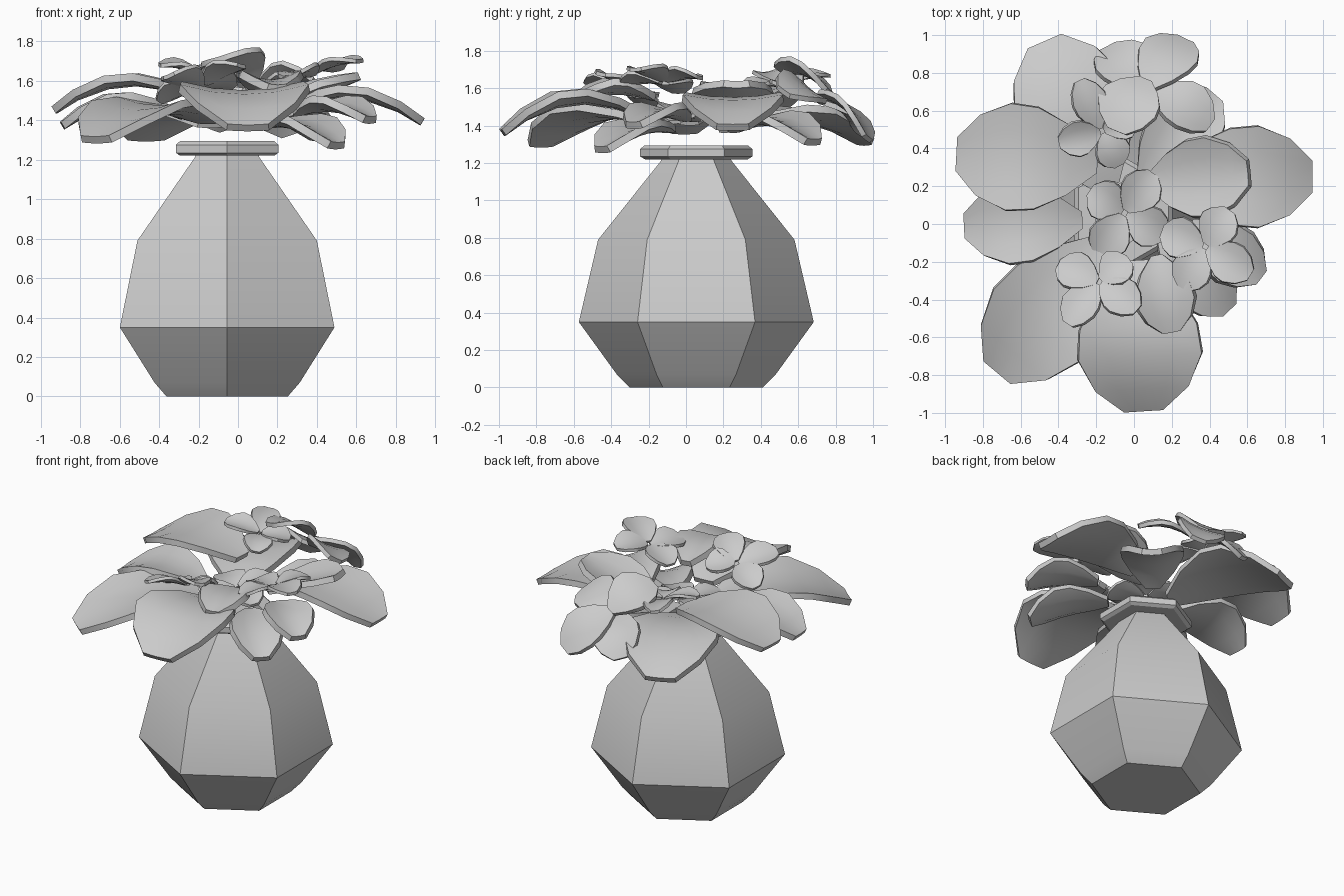
import bpy, bmesh, math
from mathutils import Vector

if "Cube" in bpy.data.objects:
    bpy.data.objects.remove(bpy.data.objects["Cube"])

CX, CY = -0.055, 0.055          # axis of the vase

grey = bpy.data.materials.new("light_grey")
grey.diffuse_color = (0.6, 0.6, 0.6, 1)
grey.use_nodes = True
grey.node_tree.nodes["Principled BSDF"].inputs["Base Color"].default_value = grey.diffuse_color


def finish(name, bm, smooth, thickness=None):
    if thickness is None:
        bmesh.ops.recalc_face_normals(bm, faces=bm.faces)
    me = bpy.data.meshes.new(name)
    bm.to_mesh(me)
    bm.free()
    ob = bpy.data.objects.new(name, me)
    bpy.context.collection.objects.link(ob)
    me.materials.append(grey)
    bpy.ops.object.select_all(action='DESELECT')
    bpy.context.view_layer.objects.active = ob
    ob.select_set(True)
    if thickness:
        mod = ob.modifiers.new("thickness", 'SOLIDIFY')
        mod.thickness = thickness
        mod.offset = 0
        bpy.ops.object.modifier_apply(modifier=mod.name)
    bpy.ops.object.shade_smooth_by_angle(angle=math.radians(smooth))
    return ob


def hex_lathe(name, profile, smooth, closed=False):
    """Six-sided turned shape from (radius, z) points."""
    bm = bmesh.new()
    rings = [[bm.verts.new((CX + r * math.cos(math.radians(30 + 60 * k)),
                            CY + r * math.sin(math.radians(30 + 60 * k)), z))
              for k in range(6)] for r, z in profile]
    pairs = list(zip(rings, rings[1:]))
    if closed:
        pairs.append((rings[-1], rings[0]))
    else:
        bm.faces.new(rings[0])
        bm.faces.new(rings[-1])
    for a, b in pairs:
        for k in range(6):
            j = (k + 1) % 6
            bm.faces.new((a[k], a[j], b[j], b[k]))
    return finish(name, bm, smooth)


# outline of a petal: (position along length, half width factor)
OUTLINE = [(0, .22), (.2, .66), (.42, .95), (.62, 1), (.84, .76), (1, .32)]


def petal(bm, base, tip, width, arch, cup, normal=(0, 0, 1)):
    base, tip = Vector(base), Vector(tip)
    along = tip - base
    side = Vector(normal).cross(along).normalized()
    up = along.cross(side).normalized()
    rows = []
    for u, w in OUTLINE:
        rows.append([bm.verts.new(base + along * u + side * (v * w * width / 2)
                                  + up * (arch * 4 * u * (1 - u) + cup * (v * w) ** 2))
                     for v in (-1, -.5, 0, .5, 1)])
    for a, b in zip(rows, rows[1:]):
        for k in range(4):
            bm.faces.new((a[k], b[k], b[k + 1], a[k + 1]))


def leaf(name, base, tip, width, arch=.1, cup=.05, normal=(0, 0, 1)):
    bm = bmesh.new()
    petal(bm, base, tip, width, arch, cup, normal)
    finish(name, bm, 40, .04)


def flower(name, centre, slope, tips, width, thickness=.02, arch=.015, cup=.025):
    """Petals lie in a tilted plane; tips are given as seen from the top."""
    bm = bmesh.new()
    c = Vector(centre)
    n = Vector((-slope[0], -slope[1], 1)).normalized()
    for i, (x, y) in enumerate(tips):
        t = Vector((x, y, c.z + slope[0] * (x - c.x) + slope[1] * (y - c.y)))
        lift = n * (.012 * (i % 2))
        petal(bm, c.lerp(t, .06) + lift, t + lift, width, arch, cup, n)
    finish(name, bm, 40, thickness)


# vase and its collar
hex_lathe("vase", [(.355, 0), (.425, .07), (.628, .35), (.525, .79), (.19, 1.21), (.17, 1.25)], 40)
hex_lathe("vase_collar", [(.275, 1.22), (.3, 1.235), (.3, 1.275), (.275, 1.295),
                          (.17, 1.295), (.17, 1.22)], 20, closed=True)

# big leaves
leaf("leaf_back_left", (-.14, .2, 1.38), (-.47, .96, 1.31), .62)
leaf("leaf_left_upper", (-.2, .33, 1.51), (-.93, .37, 1.45), .57, .11, .03)
leaf("leaf_left_lower", (-.28, .02, 1.42), (-.89, -.01, 1.37), .43, .09, .04)
leaf("leaf_front_left", (-.15, -.1, 1.40), (-.72, -.78, 1.30), .6, .1)
leaf("leaf_front", (.0, -.2, 1.44), (.05, -.98, 1.36), .66, .13)
leaf("leaf_front_small", (.12, -.17, 1.55), (.2, -.57, 1.56), .32, .03)
leaf("leaf_right_lower", (.18, .25, 1.45), (.935, .25, 1.39), .54, .11, .03)
leaf("leaf_right_upper", (.08, .22, 1.43), (.61, .27, 1.62), .43, -.01, .05)
leaf("leaf_front_right_a", (.3, .0, 1.44), (.67, -.28, 1.40), .32, .04)
leaf("leaf_front_right_b", (.15, -.08, 1.38), (.5, -.45, 1.27), .34, .04)
leaf("leaf_back_right", (.05, .25, 1.38), (.42, .68, 1.31), .4, .07)

# large flower at the back, leaning outwards, with bigger petals
bm = bmesh.new()
lean = (0, .6, .8)
for base, tip, w in (((.06, .76, 1.58), (-.09, .49, 1.71), .34),
                     ((.07, .72, 1.57), (.27, .97, 1.33), .32),
                     ((.05, .70, 1.54), (-.14, .93, 1.36), .32),
                     ((.1, .70, 1.54), (.4, .52, 1.58), .3)):
    petal(bm, base, tip, w, .04, .02, lean)
finish("flower_back", bm, 40, .028)

# small four-petalled flowers
flower("flower_left", (-.17, .49, 1.62), (-.22, .08),
       [(-.29, .76), (-.4, .43), (-.08, .31), (-.0, .58)], .19)
flower("flower_middle", (-.05, .06, 1.43), (0, .1),
       [(-.23, .18), (.1, .27), (.17, -.06), (-.19, -.16)], .22)
flower("flower_right", (.38, -.12, 1.63), (.2, -.06),
       [(.15, -.04), (.51, .07), (.26, -.34), (.62, -.27)], .22)
flower("flower_front", (-.18, -.31, 1.57), (.18, -.38),
       [(-.4, -.22), (-.02, -.2), (-.35, -.53), (.02, -.46)], .21)
